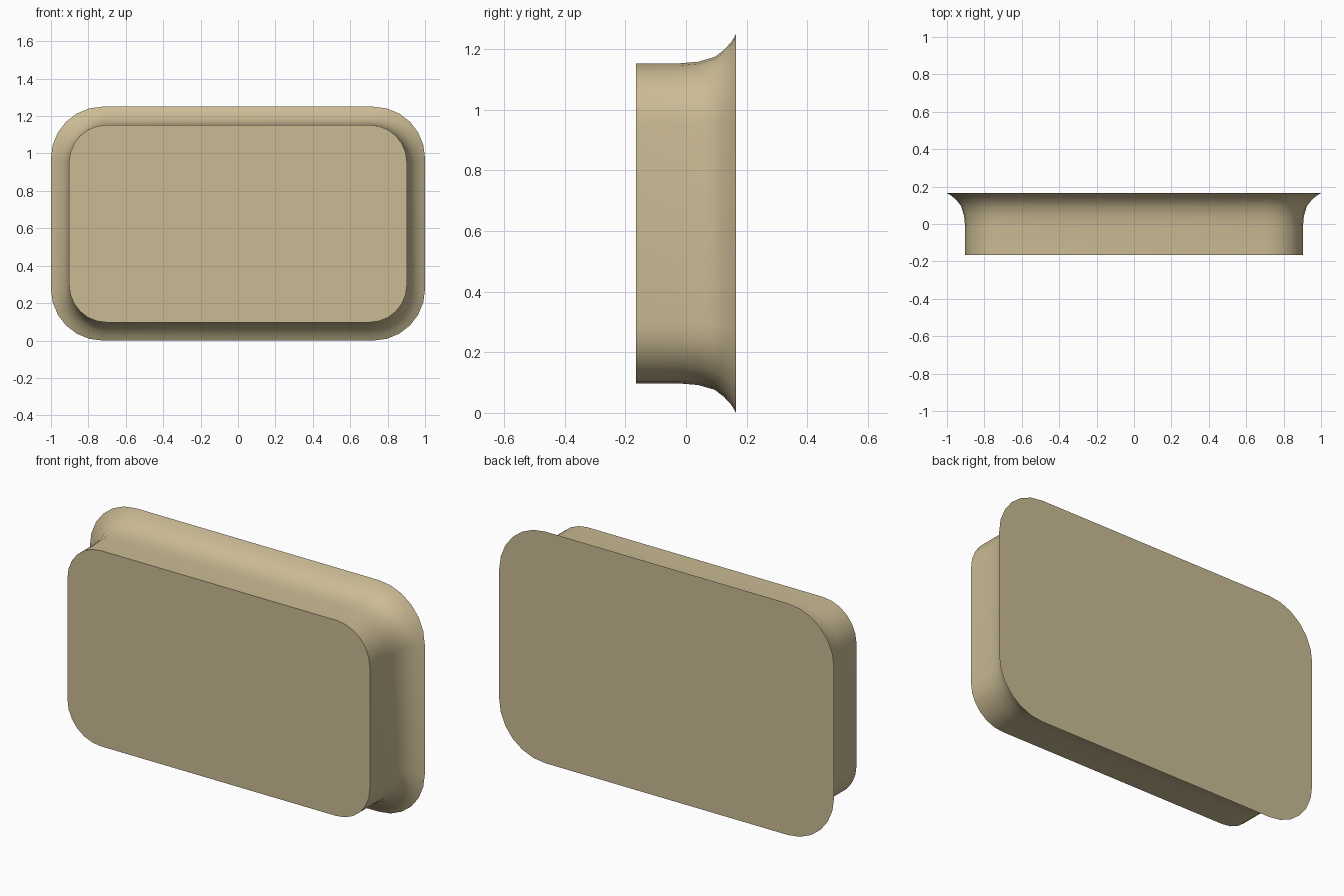
import bpy, bmesh, math

if "Cube" in bpy.data.objects:
    bpy.data.objects.remove(bpy.data.objects["Cube"])

HALF_W, HEIGHT, STEPS = 1.0, 1.25, 6
MID_Z = HEIGHT / 2

# Depth y, inset from the rim outline, corner radius
PROFILE = [(-0.165, 0.097, 0.20), (-0.02, 0.097, 0.20), (0.04, 0.092, 0.205),
           (0.095, 0.076, 0.215), (0.125, 0.053, 0.235), (0.15, 0.026, 0.255),
           (0.165, 0.0, 0.275)]


def rounded_ring(bm, y, inset, radius):
    """Rounded rectangle of vertices at depth y."""
    cx, cz = HALF_W - inset - radius, MID_Z - inset - radius
    ring = []
    for quarter, (sx, sz) in enumerate([(1, 1), (-1, 1), (-1, -1), (1, -1)]):
        for i in range(STEPS + 1):
            a = math.pi / 2 * (quarter + i / STEPS)
            ring.append(bm.verts.new((sx * cx + radius * math.cos(a), y,
                                      MID_Z + sz * cz + radius * math.sin(a))))
    return ring


# Flared tray: straight front block sweeping out to a sharp back rim
bm = bmesh.new()
rings = [rounded_ring(bm, *p) for p in PROFILE]
for a, b in zip(rings, rings[1:]):
    for i in range(len(a)):
        j = (i + 1) % len(a)
        bm.faces.new((a[i], a[j], b[j], b[i]))
bm.faces.new(rings[0])    # front panel
bm.faces.new(rings[-1])   # back panel
bmesh.ops.recalc_face_normals(bm, faces=bm.faces)
mesh = bpy.data.meshes.new("flared_panel")
bm.to_mesh(mesh)
bm.free()

tan = bpy.data.materials.new("warm tan")
tan.diffuse_color = (0.60, 0.50, 0.30, 1)
tan.use_nodes = True
tan.node_tree.nodes["Principled BSDF"].inputs["Base Color"].default_value = tan.diffuse_color
mesh.materials.append(tan)

panel = bpy.data.objects.new("flared_panel", mesh)
bpy.context.collection.objects.link(panel)
bpy.context.view_layer.objects.active = panel
panel.select_set(True)
bpy.ops.object.shade_smooth_by_angle(angle=math.radians(35))
